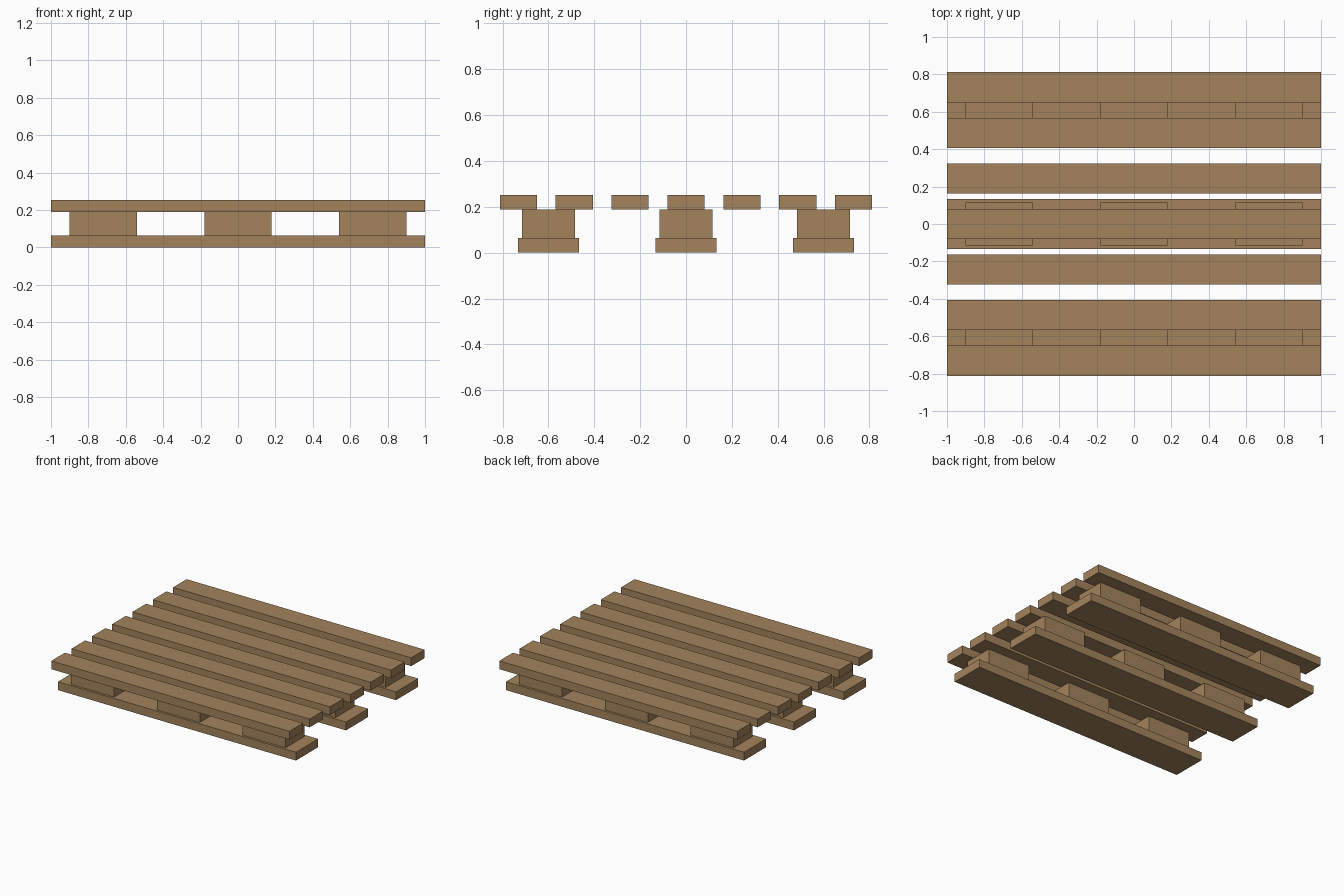
import bpy

if "Cube" in bpy.data.objects:
    bpy.data.objects.remove(bpy.data.objects["Cube"])

wood = bpy.data.materials.new("wood")
wood.diffuse_color = (0.37, 0.23, 0.11, 1)
wood.use_nodes = True
wood.node_tree.nodes["Principled BSDF"].inputs["Base Color"].default_value = wood.diffuse_color


def plank(name, x, y, z0, z1, length, width):
    bpy.ops.mesh.primitive_cube_add(size=1, location=(x, y, (z0 + z1) / 2))
    ob = bpy.context.object
    ob.name = name
    ob.scale = (length, width, z1 - z0)
    bpy.ops.object.transform_apply(location=False, rotation=False, scale=True)
    ob.data.materials.append(wood)
    return ob


BASE_TOP, BLOCK_TOP, DECK_TOP = 0.063, 0.189, 0.252

# seven deck slats
for i in range(7):
    plank(f"deck_slat_{i + 1}", 0, (i - 3) * 0.2435, BLOCK_TOP, DECK_TOP, 2.0, 0.162)

# three runners, each carrying three spacer blocks
for r, y in enumerate((-0.6, 0, 0.6)):
    plank(f"base_runner_{r + 1}", 0, y, 0, BASE_TOP, 2.0, 0.265)
    for b, x in enumerate((-0.72, 0, 0.72)):
        plank(f"spacer_block_{r + 1}_{b + 1}", x, y, BASE_TOP, BLOCK_TOP, 0.36, 0.23)
